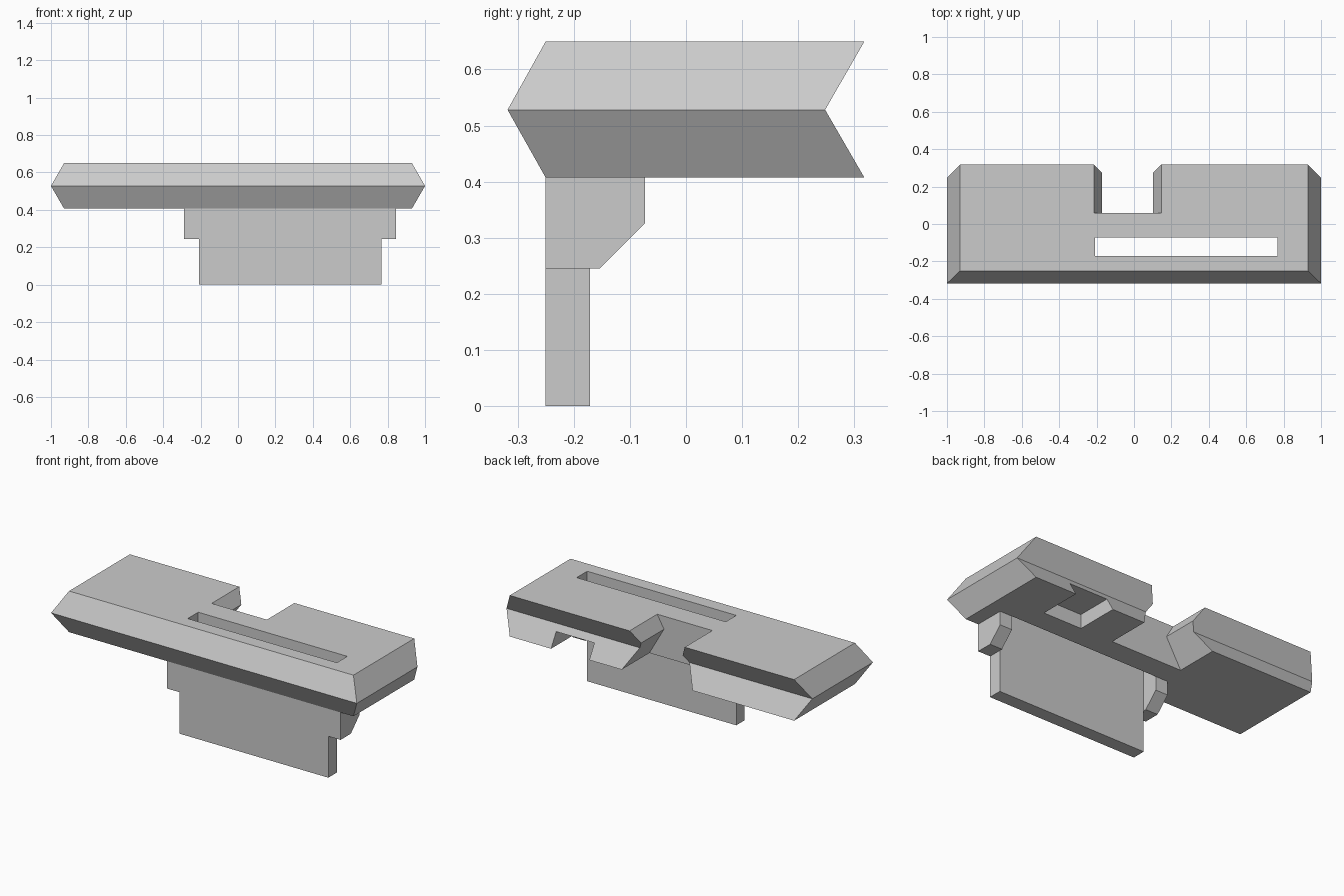
import bpy
import bmesh

cube = bpy.data.objects.get("Cube")
if cube:
    bpy.data.objects.remove(cube, do_unlink=True)

grey = bpy.data.materials.new("plain_grey")
grey.use_nodes = True
grey.diffuse_color = (0.6, 0.6, 0.6, 1)
grey.node_tree.nodes["Principled BSDF"].inputs["Base Color"].default_value = (0.6, 0.6, 0.6, 1)

BOTTOM, MIDDLE, TOP = 0.407, 0.528, 0.65
SLOPE = 0.07 / 0.1215
FRONT, PLATE_BACK, ARM_BACK = -0.25, -0.171, -0.073
PLATE_LEFT, PLATE_RIGHT, ARM_WIDTH = 0.766, -0.209, 0.08


def loft(name, rings):
    """Skin a closed solid through rings with equal point counts."""
    bm = bmesh.new()
    loops = [[bm.verts.new(p) for p in ring] for ring in rings]
    for low, high in zip(loops, loops[1:]):
        for i in range(len(low)):
            j = (i + 1) % len(low)
            bm.faces.new((low[i], low[j], high[j], high[i]))
    bm.faces.new(loops[0])
    bm.faces.new(loops[-1])
    bmesh.ops.recalc_face_normals(bm, faces=bm.faces)
    mesh = bpy.data.meshes.new(name)
    bm.to_mesh(mesh)
    bm.free()
    mesh.materials.append(grey)
    obj = bpy.data.objects.new(name, mesh)
    bpy.context.collection.objects.link(obj)
    return obj


def box(name, x0, x1, y0, y1, z0, z1):
    return loft(name, [[(x0, y0, z), (x1, y0, z), (x1, y1, z), (x0, y1, z)] for z in (z0, z1)])


def cut(target, cutter):
    mod = target.modifiers.new("cut", "BOOLEAN")
    mod.operation = "DIFFERENCE"
    mod.solver = "EXACT"
    mod.object = cutter
    bpy.context.view_layer.objects.active = target
    bpy.ops.object.modifier_apply(modifier=mod.name)
    bpy.data.objects.remove(cutter, do_unlink=True)


# Slab: pointed front and ends, V-grooved back
def slab_ring(half, front, back, z):
    return [(-half, front, z), (half, front, z), (half, back, z), (-half, back, z)]


slab = loft("slab", [
    slab_ring(0.93, -0.25, 0.318, BOTTOM),
    slab_ring(1.0, -0.318, 0.248, MIDDLE),
    slab_ring(0.93, -0.25, 0.318, TOP),
])

# Back notch with walls that bulge inward
waist = 0.573


def notch_ring(z):
    out = abs(z - waist) * SLOPE
    return [(-0.17 - out, 0.06, z), (0.102 + out, 0.06, z),
            (0.102 + out, 0.5, z), (-0.17 - out, 0.5, z)]


cut(slab, loft("notch_cutter", [notch_ring(z) for z in (0.3, waist, 0.75)]))

# Through slot behind the plate, and shallow pocket under the back edge
cut(slab, box("slot_cutter", PLATE_RIGHT, PLATE_LEFT, PLATE_BACK, ARM_BACK, 0.3, 0.75))
cut(slab, box("pocket_cutter", 0.41, 0.66, 0.06, 0.5, 0.3, 0.49))

# Hanging plate
box("plate", PLATE_RIGHT, PLATE_LEFT, FRONT, PLATE_BACK, 0, BOTTOM)

# Chamfered bracket at each end of the plate
profile = [(FRONT, BOTTOM), (ARM_BACK, BOTTOM), (ARM_BACK, 0.326), (-0.154, 0.245), (FRONT, 0.245)]
for name, x in (("left_bracket", PLATE_LEFT), ("right_bracket", PLATE_RIGHT - ARM_WIDTH)):
    loft(name, [[(px, y, z) for y, z in profile] for px in (x, x + ARM_WIDTH)])
